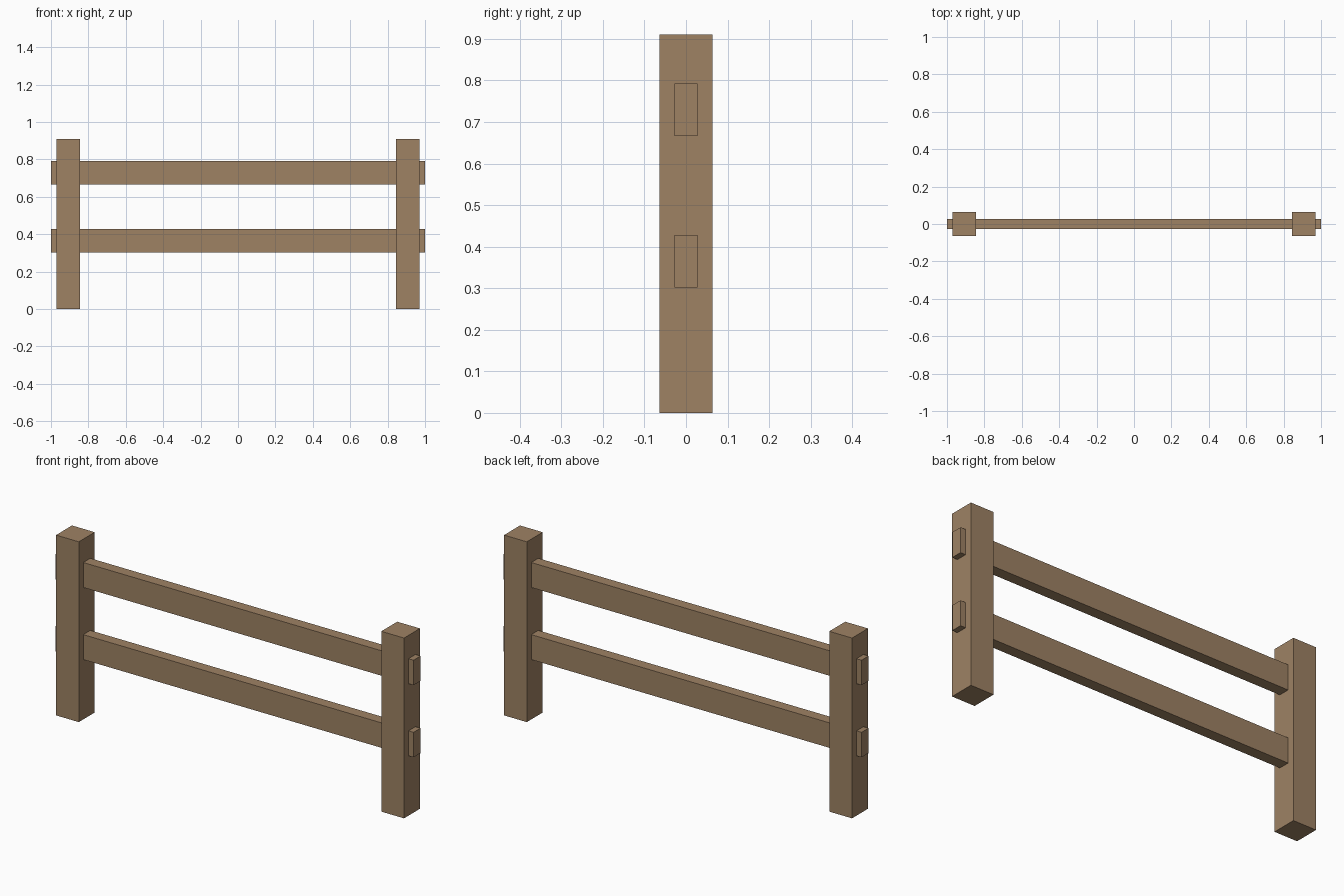
import bpy

if "Cube" in bpy.data.objects:
    bpy.data.objects.remove(bpy.data.objects["Cube"])

wood = bpy.data.materials.new("wood")
wood.diffuse_color = (0.342, 0.223, 0.127, 1.0)
wood.use_nodes = True
wood.node_tree.nodes["Principled BSDF"].inputs["Base Color"].default_value = wood.diffuse_color


def box(name, centre, size):
    bpy.ops.mesh.primitive_cube_add(size=1, location=centre)
    obj = bpy.context.object
    obj.name = name
    obj.scale = size
    bpy.ops.object.transform_apply(location=False, rotation=False, scale=True)
    obj.data.materials.append(wood)
    return obj


# Square posts standing on the ground
POST_W, POST_H = 0.127, 0.91
for side, x in (("left", -0.908), ("right", 0.908)):
    box(f"{side}_post", (x, 0, POST_H / 2), (POST_W, POST_W, POST_H))

# Rails run through both posts and stick out at the ends
for level, z in (("lower", 0.365), ("upper", 0.729)):
    box(f"{level}_rail", (0, 0, z), (2.0, 0.056, 0.126))
